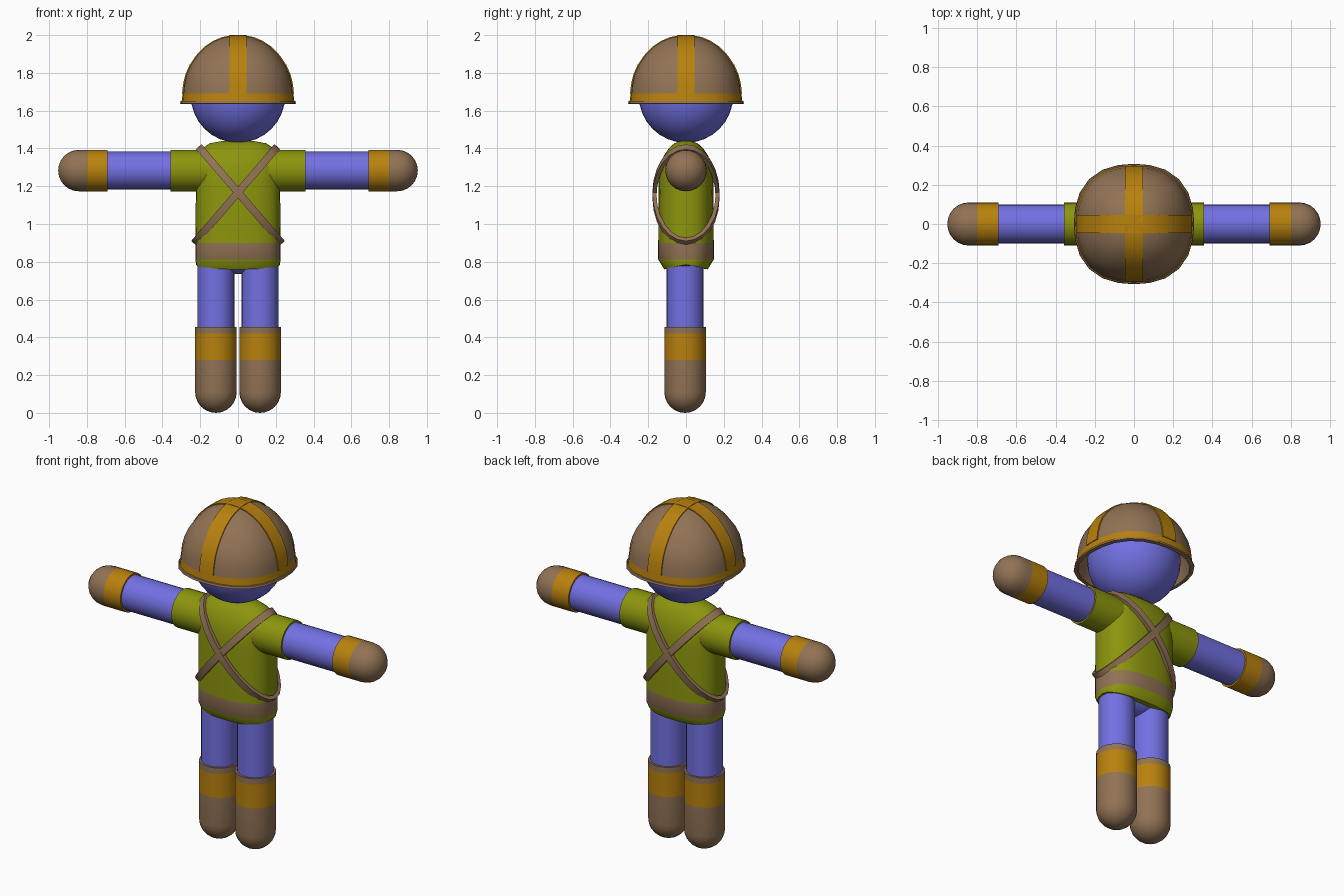
import bpy, bmesh
from math import sin, cos, pi, radians, copysign
from mathutils import Vector, Matrix

if "Cube" in bpy.data.objects:
    bpy.data.objects.remove(bpy.data.objects["Cube"])

COL = {"brown": (.285, .17, .09, 1), "blue": (.17, .163, .76, 1),
       "green": (.26, .30, .004, 1), "orange": (.48, .22, .004, 1)}
MAT = {}
for k, c in COL.items():
    MAT[k] = bpy.data.materials.new(k)
    MAT[k].diffuse_color = c


def loft(name, rings, colors, cyclic=False, angle=35):
    """Skin a list of closed rings; colors gives one colour per band."""
    bm = bmesh.new()
    keys = list(dict.fromkeys(colors))
    vs = [[bm.verts.new(p) for p in r] for r in rings]
    n = len(rings[0])
    bands = len(rings) if cyclic else len(rings) - 1
    for i in range(bands):
        a, b = vs[i], vs[(i + 1) % len(rings)]
        for j in range(n):
            k = (j + 1) % n
            f = bm.faces.new((a[j], a[k], b[k], b[j]))
            f.material_index = keys.index(colors[i % len(colors)])
    if not cyclic:
        bm.faces.new(vs[0])
        f = bm.faces.new(vs[-1])
        f.material_index = keys.index(colors[-1])
    bmesh.ops.remove_doubles(bm, verts=bm.verts, dist=1e-5)
    bmesh.ops.recalc_face_normals(bm, faces=bm.faces)
    me = bpy.data.meshes.new(name)
    bm.to_mesh(me)
    bm.free()
    ob = bpy.data.objects.new(name, me)
    bpy.context.collection.objects.link(ob)
    for k in keys:
        me.materials.append(MAT[k])
    bpy.ops.object.select_all(action='DESELECT')
    ob.select_set(True)
    bpy.context.view_layer.objects.active = ob
    bpy.ops.object.shade_smooth_by_angle(angle=radians(angle))
    return ob


def lathe(name, profile, colors, mat=Matrix(), seg=24, bulge=0):
    """Revolve (radius, height) points about z, swelling the diagonals by bulge."""
    rings = []
    for r, z in profile:
        ring = []
        for j in range(seg):
            t = 2 * pi * j / seg
            q = max(r, 1e-7) * (1 + bulge * sin(2 * t) ** 2)
            ring.append(mat @ Vector((q * cos(t), q * sin(t), z)))
        rings.append(ring)
    return loft(name, rings, colors)


def dome(r, z, steps=6):
    """Hemisphere profile pointing to +z, starting at its equator."""
    return [(r * cos(i * pi / 2 / steps), z + r * sin(i * pi / 2 / steps)) for i in range(steps + 1)]


# torso with belt: superellipse sections
def section(z, a, b, drop=0):
    ring = []
    for j in range(32):
        c, s = cos(2 * pi * j / 32), sin(2 * pi * j / 32)
        ring.append(Vector((a * copysign(abs(c) ** .8, c), b * copysign(abs(s) ** .8, s), z - drop * abs(s))))
    return ring


levels = [(.785, .222, .115, .025), (.812, .225, .147), (.90, .225, .147), (1.22, .223, .145),
          (1.30, .222, .138), (1.36, .215, .118), (1.40, .19, .092), (1.427, .15, .062), (1.44, .08, .025)]
loft("shirt", [section(*l) for l in levels], ["green", "brown"] + ["green"] * 6)

# head and hips
ball = [(sin(i * pi / 16), -cos(i * pi / 16)) for i in range(17)]
lathe("head", [(.25 * r, 1.68 + .25 * z) for r, z in ball], ["blue"] * 16, seg=32)
lathe("hips", [(r, .82 + .085 * z) for r, z in ball], ["blue"] * 16, Matrix.Diagonal((.19, .095, 1, 1)))

# limbs
for s, side in ((1, "left"), (-1, "right")):
    arm = Matrix.Translation((0, 0, 1.283)) @ Matrix.Rotation(s * pi / 2, 4, 'Y')
    lathe(side + "_sleeve", [(.11, .1), (.11, .358)], ["green"], arm)
    lathe(side + "_arm", [(.1, .3), (.1, .75)], ["blue"], arm)
    lathe(side + "_glove", [(.11, .69), (.11, .80)] + dome(.11, .842), ["orange"] + ["brown"] * 7, arm)
    leg = Matrix.Translation((s * .117, -.005, 0)) @ Matrix.Rotation(pi, 4, 'X')
    lathe(side + "_leg", [(.098, -.84), (.098, -.40)], ["blue"], leg)
    lathe(side + "_boot", [(.11, -.455), (.11, -.42), (.11, -.28)] + dome(.11, -.11),
          ["brown", "orange"] + ["brown"] * 7, leg)

# crossed straps: tilted elliptical bands around the torso
for s, side in ((1, "left"), (-1, "right")):
    mid = Vector((s * .0125, 0, 1.153))
    d = Vector((s * .2175, 0, -.2525)).normalized()
    w = d.cross(Vector((0, 1, 0))) * .02
    rings = []
    for j in range(24):
        t = 2 * pi * j / 24
        o = mid + d * .338 * cos(t) + Vector((0, .178 * sin(t), 0))
        i = mid + d * .316 * cos(t) + Vector((0, .157 * sin(t), 0))
        rings.append([o + w, o - w, i - w, i + w])
    loft(side + "_strap", rings, ["brown"], cyclic=True)

# hollow helmet with lip, edge band and four swelling panels
outer = [(.30, 1.635), (.307, 1.637), (.304, 1.65), (.298, 1.652), (.293, 1.692), (.288, 1.74), (.276, 1.79),
         (.254, 1.84), (.22, 1.89), (.175, 1.937), (.13, 1.967), (.085, 1.986), (.04, 1.995), (0, 1.997)]
inner = [(0, 1.95), (.15, 1.91), (.23, 1.83), (.262, 1.75), (.278, 1.69), (.285, 1.635), (.30, 1.635)]
lathe("helmet", inner + outer[1:], ["brown"] * 9 + ["orange"] + ["brown"] * 9, bulge=.055)

# helmet stripes, front to back and side to side
half = outer[4:]
path = [(-r, z) for r, z in half] + [(r, z) for r, z in half[-2::-1]]
for name, rot in (("side_stripe", 0), ("front_stripe", pi / 2)):
    m = Matrix.Rotation(rot, 4, 'Z')
    rings = []
    for r, z in path:
        p, c = Vector((r, 0, z)), Vector((0, 0, 1.69))
        up = (p - c).normalized()
        rings.append([m @ (p + up * h + Vector((0, y, 0))) for y, h in
                      ((-.045, -.015), (-.045, .003), (0, .003), (.045, .003), (.045, -.015))])
    loft(name, rings, ["orange"] * (len(path) - 1))

for m in bpy.data.materials:
    if m.users and not m.is_grease_pencil:
        m.use_nodes = True
        m.node_tree.nodes["Principled BSDF"].inputs["Base Color"].default_value = m.diffuse_color
